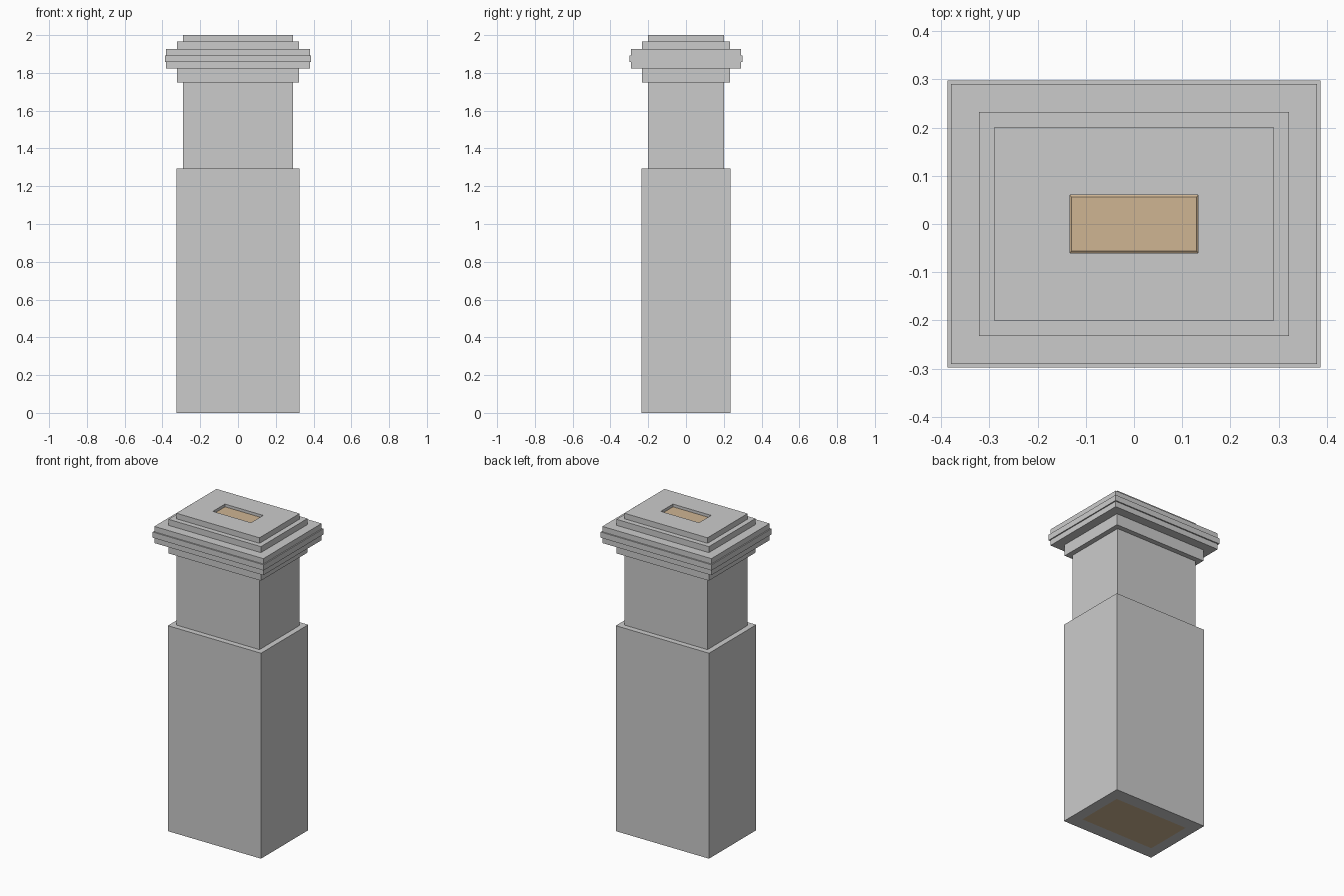
import bpy, bmesh

if "Cube" in bpy.data.objects:
    bpy.data.objects.remove(bpy.data.objects["Cube"])

def loft(name, rings, cap_start=False, cap_end=False):
    """Join a stack of centred rectangles (half x, half y, z) into one mesh."""
    bm = bmesh.new()
    loops = [[bm.verts.new((sx * hx, sy * hy, z))
              for sx, sy in ((-1, -1), (1, -1), (1, 1), (-1, 1))]
             for hx, hy, z in rings]
    for a, b in zip(loops, loops[1:]):
        for i in range(4):
            j = (i + 1) % 4
            bm.faces.new((a[i], a[j], b[j], b[i]))
    if cap_start:
        bm.faces.new(loops[0][::-1])
    if cap_end:
        bm.faces.new(loops[-1])
    mesh = bpy.data.meshes.new(name)
    bm.to_mesh(mesh)
    bm.free()
    ob = bpy.data.objects.new(name, mesh)
    bpy.context.collection.objects.link(ob)
    return ob

# Stepped masonry tiers: half width, half depth, bottom, top
tiers = [
    (0.325, 0.235, 0.0, 1.295),    # base shaft
    (0.29, 0.20, 1.295, 1.75),     # neck
    (0.322, 0.232, 1.75, 1.822),   # lower corbel
    (0.38, 0.29, 1.822, 1.857),    # cornice
    (0.387, 0.298, 1.857, 1.893),
    (0.38, 0.29, 1.893, 1.927),
    (0.322, 0.232, 1.927, 1.965),  # upper step
    (0.29, 0.20, 1.965, 2.0),      # top slab
]
rings = [(0.257, 0.152, 0.0)]      # rim of the bottom opening
for hx, hy, z0, z1 in tiers:
    rings += [(hx, hy, z0), (hx, hy, z1)]
# Shallow opening in the top
rings += [(0.133, 0.06, 2.0), (0.133, 0.06, 1.982)]
loft("chimney_masonry", rings)

# Tan flue filling, visible in the top and bottom openings
tan = bpy.data.materials.new("flue_clay")
tan.diffuse_color = (0.62, 0.46, 0.29, 1)
tan.use_nodes = True
tan.node_tree.nodes["Principled BSDF"].inputs["Base Color"].default_value = tan.diffuse_color
top = loft("flue_top", [(0.133, 0.06, 1.982), (0.13, 0.056, 1.985)], cap_end=True)
bottom = loft("flue_bottom", [(0.257, 0.152, 0.0), (0.257, 0.152, 0.004)], cap_start=True)
for ob in (top, bottom):
    ob.data.materials.append(tan)
